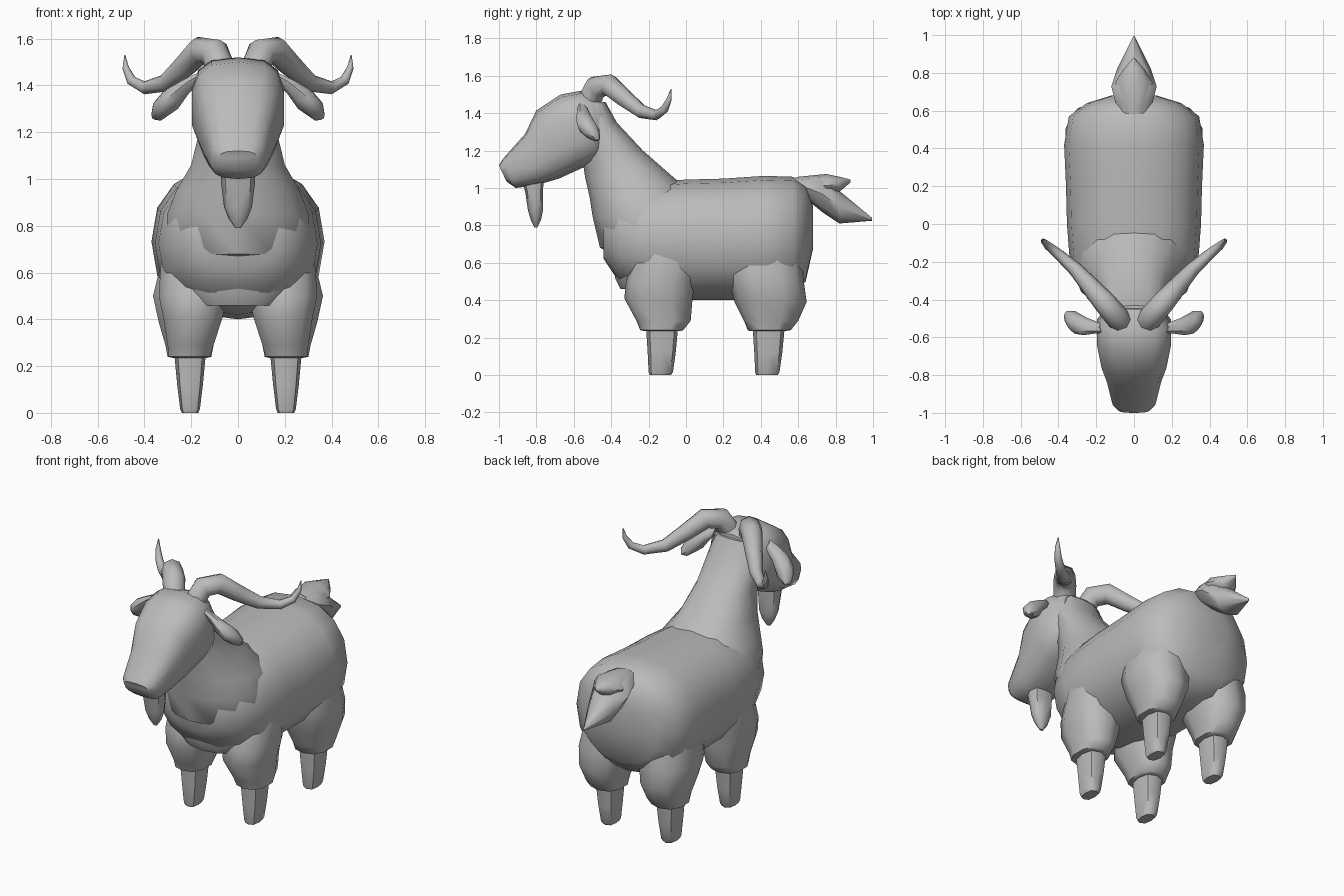
import bpy, bmesh, math
from mathutils import Vector

wool = bpy.data.materials.new("plain grey")
wool.diffuse_color = (0.5, 0.5, 0.5, 1)


def loft(name, rings, n=12, e=2.0, mirror=False, angle=50):
    """Skin a row of superellipse rings, each (centre, half axis u, half axis v)."""
    bm = bmesh.new()
    loops = []
    for c, u, v in rings:
        c, u, v = Vector(c), Vector(u), Vector(v)
        loop = []
        for i in range(n):
            t = 2 * math.pi * i / n
            a = math.copysign(abs(math.sin(t)) ** (2 / e), math.sin(t))
            b = math.copysign(abs(math.cos(t)) ** (2 / e), math.cos(t))
            loop.append(bm.verts.new(c + u * a + v * b))
        loops.append(loop)
    for p, q in zip(loops, loops[1:]):
        for i in range(n):
            j = (i + 1) % n
            bm.faces.new((p[i], p[j], q[j], q[i]))
    bm.faces.new(loops[0])
    bm.faces.new(loops[-1])
    bmesh.ops.recalc_face_normals(bm, faces=bm.faces)
    me = bpy.data.meshes.new(name)
    bm.to_mesh(me)
    bm.free()
    me.shade_smooth()
    me.set_sharp_from_angle(angle=math.radians(angle))
    me.materials.append(wool)
    ob = bpy.data.objects.new(name, me)
    bpy.context.collection.objects.link(ob)
    if mirror:
        ob.modifiers.new("Mirror", 'MIRROR')
    return ob


def upright(y, z0, z1, w):
    """Ring across the body, standing at depth y."""
    return (0, y, (z0 + z1) / 2), (w, 0, 0), (0, 0, (z1 - z0) / 2)


def level(z, y0, y1, x0, x1):
    """Flat ring at height z."""
    return ((x0 + x1) / 2, (y0 + y1) / 2, z), ((x1 - x0) / 2, 0, 0), (0, (y1 - y0) / 2, 0)


def slanted(top, bottom, w):
    """Ring spanned between a top and a bottom (y, z) point."""
    a, b = Vector((0, *top)), Vector((0, *bottom))
    return (a + b) / 2, (w, 0, 0), (a - b) / 2


def tube(path):
    """Round rings that follow a path of (point, radius)."""
    pts = [Vector(p) for p, r in path]
    out = []
    for i, (p, r) in enumerate(path):
        d = (pts[min(i + 1, len(pts) - 1)] - pts[max(i - 1, 0)]).normalized()
        u = d.cross(Vector((1, -1, 0))).normalized()
        out.append((p, u * r, d.cross(u) * r))
    return out


# Barrel body
loft("body", [upright(*r) for r in (
    (-0.44, 0.62, 0.90, 0.18), (-0.36, 0.50, 0.98, 0.28), (-0.20, 0.42, 1.03, 0.34),
    (0.0, 0.40, 1.045, 0.355), (0.20, 0.40, 1.05, 0.36), (0.42, 0.40, 1.065, 0.37),
    (0.57, 0.42, 1.06, 0.345), (0.64, 0.50, 1.02, 0.25), (0.68, 0.68, 0.90, 0.12))],
    n=16, e=2.3)

# Neck flowing into a shaggy chest
loft("neck", [level(z, a, b, -w, w) for z, a, b, w in (
    (0.46, -0.35, 0.0, 0.20), (0.52, -0.38, 0.05, 0.25), (0.645, -0.39, 0.1, 0.29),
    (0.68, -0.46, 0.1, 0.31), (0.85, -0.50, 0.1, 0.31), (0.95, -0.515, 0.06, 0.27),
    (1.06, -0.54, -0.07, 0.205), (1.20, -0.56, -0.23, 0.17), (1.35, -0.58, -0.37, 0.16),
    (1.46, -0.58, -0.43, 0.14))], n=14, e=2.2)

# Head, from muzzle to back of skull
loft("head", [slanted(*r) for r in (
    ((-1.0, 1.12), (-0.96, 1.035), 0.085), ((-0.98, 1.155), (-0.91, 1.0), 0.115),
    ((-0.86, 1.29), (-0.80, 1.015), 0.145), ((-0.80, 1.415), (-0.68, 1.05), 0.175),
    ((-0.67, 1.50), (-0.57, 1.10), 0.20), ((-0.56, 1.52), (-0.48, 1.14), 0.20),
    ((-0.45, 1.48), (-0.42, 1.20), 0.14))], n=14, e=2.9)

# Curved horns
loft("horns", tube((
    ((0.07, -0.52, 1.46), 0.062), ((0.10, -0.48, 1.54), 0.064), ((0.16, -0.41, 1.55), 0.060),
    ((0.23, -0.33, 1.48), 0.050), ((0.31, -0.24, 1.41), 0.038), ((0.40, -0.16, 1.39), 0.028),
    ((0.455, -0.115, 1.42), 0.022), ((0.48, -0.09, 1.475), 0.014), ((0.484, -0.08, 1.53), 0.002))),
    n=8, mirror=True)

# Drooping ears
loft("ears", [((x, y, z), Vector((0.25, 0.75, -0.45)) * a, Vector((0.6, 0.1, 0.65)) * b)
              for x, y, z, a, b in (
    (0.17, -0.55, 1.43, 0.035, 0.025), (0.23, -0.54, 1.39, 0.055, 0.035),
    (0.29, -0.525, 1.335, 0.085, 0.055), (0.335, -0.52, 1.295, 0.08, 0.045),
    (0.355, -0.515, 1.275, 0.04, 0.02))], n=8, mirror=True)

# Beard
loft("beard", [level(z, a, b, -w, w) for z, a, b, w in (
    (1.05, -0.88, -0.76, 0.075), (0.98, -0.86, -0.765, 0.072), (0.88, -0.845, -0.765, 0.06),
    (0.83, -0.83, -0.775, 0.04), (0.79, -0.81, -0.795, 0.012))], n=8, e=2.4)

# Tail with a long lower tuft and a short upper one
loft("tail", [upright(*r) for r in (
    (0.55, 0.98, 1.05, 0.06), (0.65, 0.935, 1.065, 0.10), (0.73, 0.87, 1.065, 0.12),
    (0.82, 0.81, 0.985, 0.09), (0.995, 0.825, 0.84, 0.003))], n=8)
loft("tail_upper_tuft", [upright(*r) for r in (
    (0.60, 0.99, 1.06, 0.06), (0.75, 0.95, 1.075, 0.10), (0.82, 0.98, 1.06, 0.055),
    (0.88, 1.03, 1.045, 0.003))], n=8)

# Woolly upper legs
loft("front_thighs", [level(*r) for r in (
    (0.235, -0.22, -0.03, 0.13, 0.275), (0.24, -0.245, -0.015, 0.115, 0.30),
    (0.29, -0.265, 0.025, 0.10, 0.305), (0.41, -0.33, 0.035, 0.06, 0.325),
    (0.50, -0.32, 0.05, 0.04, 0.345), (0.65, -0.28, 0.08, 0.05, 0.335),
    (0.78, -0.22, 0.05, 0.1, 0.31))], n=10, e=2.4, mirror=True)
loft("rear_thighs", [level(*r) for r in (
    (0.235, 0.34, 0.53, 0.13, 0.28), (0.24, 0.33, 0.56, 0.11, 0.305),
    (0.29, 0.31, 0.60, 0.10, 0.315), (0.39, 0.26, 0.645, 0.07, 0.345),
    (0.50, 0.23, 0.63, 0.04, 0.37), (0.60, 0.21, 0.62, 0.05, 0.345),
    (0.75, 0.25, 0.58, 0.1, 0.33))], n=10, e=2.4, mirror=True)

# Bare lower legs
for name, y in (("front_legs", -0.13), ("rear_legs", 0.44)):
    loft(name, [level(z, y - b, y + c, 0.205 - a, 0.205 + a) for z, a, b, c in (
        (0.0, 0.035, 0.065, 0.05), (0.015, 0.042, 0.07, 0.06),
        (0.12, 0.055, 0.075, 0.075), (0.28, 0.07, 0.085, 0.09))], n=8, e=2.8, mirror=True)
